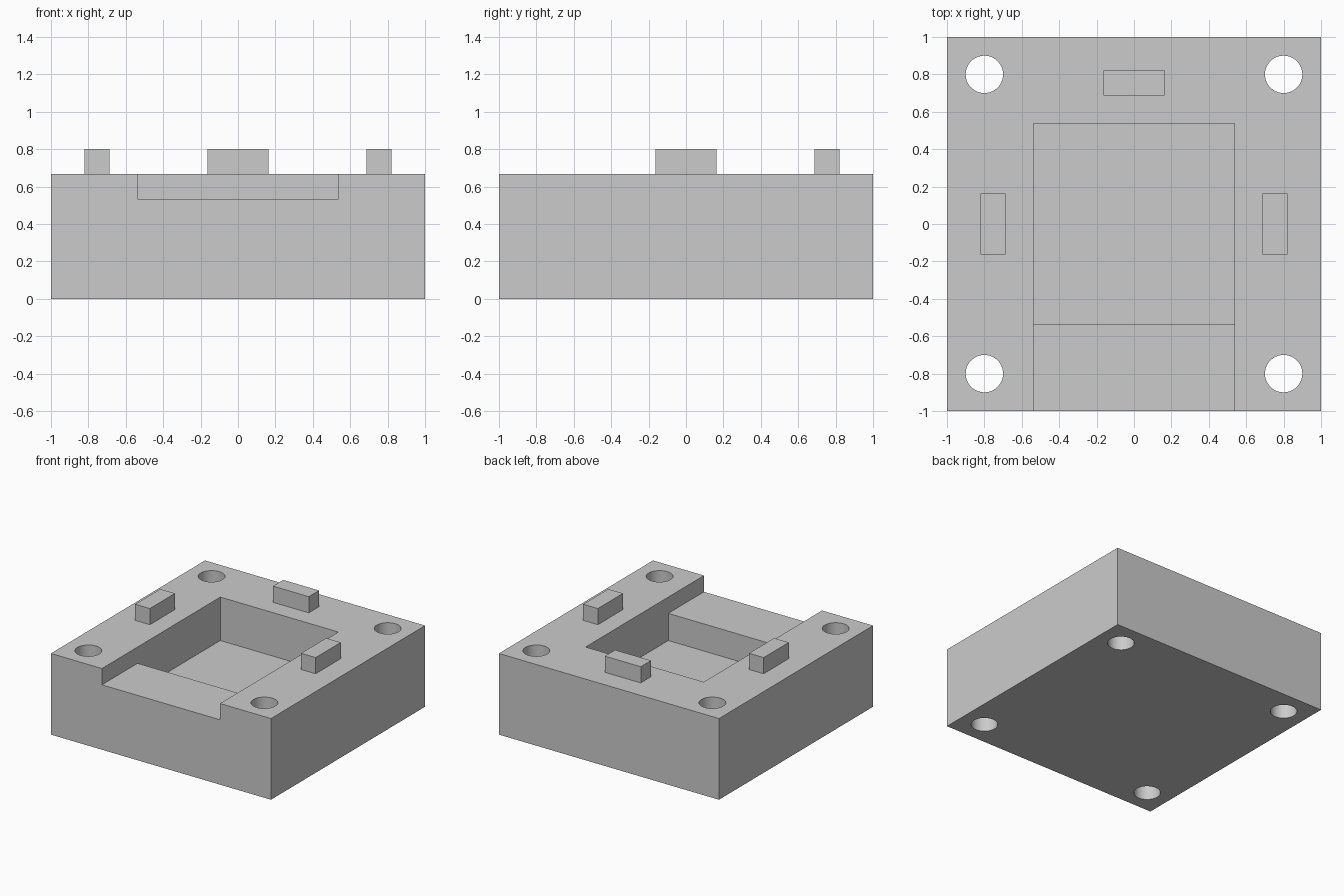
import bpy

# Remove the default cube
default = bpy.data.objects.get("Cube")
if default:
    bpy.data.objects.remove(default)

GREY = (0.6, 0.6, 0.6, 1)
TOP = 0.667      # height of the block
HALF = 0.537     # half width of the pocket
LEDGE = 0.533    # height of the front channel floor
FLOOR = 0.31     # height of the pocket floor

grey = bpy.data.materials.new("plain_grey")
grey.use_nodes = True
grey.diffuse_color = GREY
grey.node_tree.nodes["Principled BSDF"].inputs["Base Color"].default_value = GREY


def box(name, low, high):
    """Box between two corners, with its size applied to the mesh."""
    bpy.ops.mesh.primitive_cube_add(size=1)
    obj = bpy.context.object
    obj.name = name
    for v in obj.data.vertices:
        v.co = [(a + b) / 2 + c * (b - a) for a, b, c in zip(low, high, v.co)]
    obj.data.materials.append(grey)
    return obj


def cut(target, cutter):
    """Subtract a hidden cutter from the target and discard it."""
    cutter.hide_render = True
    mod = target.modifiers.new("cut", "BOOLEAN")
    mod.operation, mod.solver, mod.object = "DIFFERENCE", "EXACT", cutter
    bpy.context.view_layer.objects.active = target
    bpy.ops.object.modifier_apply(modifier=mod.name)
    bpy.data.objects.remove(cutter)


# Main block with square pocket and channel open to the front
block = box("block", (-1, -1, 0), (1, 1, TOP))
cut(block, box("pocket_cutter", (-HALF, -HALF, FLOOR), (HALF, HALF, 1)))
cut(block, box("channel_cutter", (-HALF, -1.2, LEDGE), (HALF, 0, 1)))

# Through holes in the four corners
for x in (-0.8, 0.8):
    for y in (-0.8, 0.8):
        bpy.ops.mesh.primitive_cylinder_add(vertices=48, radius=0.1, depth=2, location=(x, y, TOP / 2))
        hole = bpy.context.object
        hole.data.materials.append(grey)
        cut(block, hole)

# Smooth hole walls, crisp edges
bpy.ops.object.select_all(action="DESELECT")
block.select_set(True)
bpy.context.view_layer.objects.active = block
bpy.ops.object.shade_smooth_by_angle(angle=0.6)

# Locating tabs on the back and both sides
IN, OUT, LONG = 0.687, 0.82, 0.163
box("back_tab", (-LONG, IN, TOP), (LONG, OUT, 0.8))
box("left_tab", (IN, -LONG, TOP), (OUT, LONG, 0.8))
box("right_tab", (-OUT, -LONG, TOP), (-IN, LONG, 0.8))
